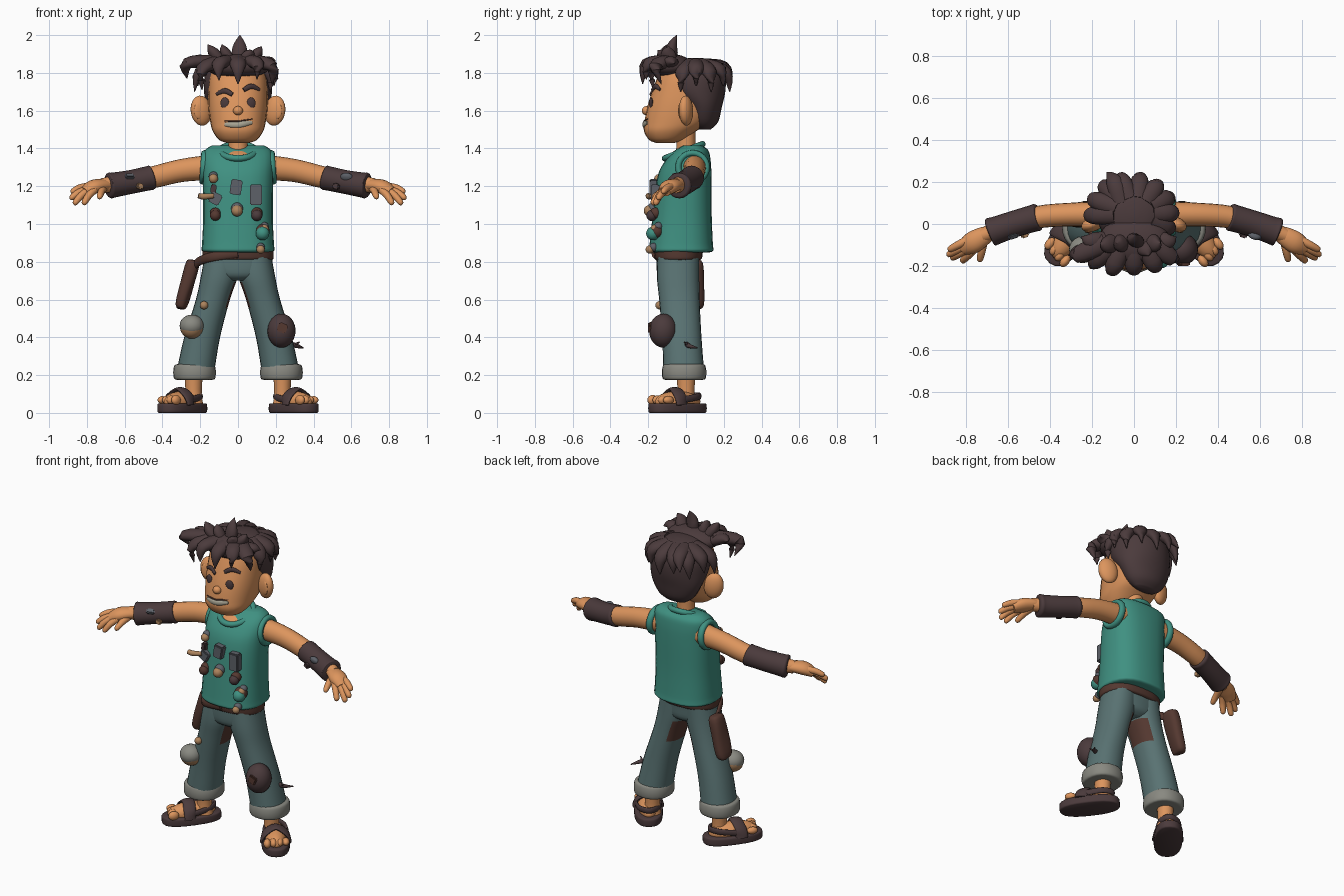
import bpy, bmesh, math
from mathutils import Vector, Euler
from mathutils.bvhtree import BVHTree

if "Cube" in bpy.data.objects:
    bpy.data.objects.remove(bpy.data.objects["Cube"])


def material(name, *rgb):
    m = bpy.data.materials.new(name)
    m.use_nodes = True
    m.diffuse_color = (*rgb, 1)
    m.node_tree.nodes["Principled BSDF"].inputs["Base Color"].default_value = (*rgb, 1)
    return m


SKIN = material("skin", .72, .3, .11)
TEAL = material("teal cloth", .05, .28, .22)
DENIM = material("denim", .1, .17, .17)
CUFF = material("faded denim", .25, .25, .22)
DARK = material("dark hair and leather", .07, .043, .045)
BROWN = material("brown leather", .09, .04, .03)
METAL = material("metal", .11, .12, .14)
TAN = material("tan wood", .42, .23, .11)
TEETH = material("teeth", .4, .38, .3)


def finish(bm, name, mat, angle=50):
    bmesh.ops.recalc_face_normals(bm, faces=bm.faces)
    me = bpy.data.meshes.new(name)
    bm.to_mesh(me)
    bm.free()
    me.materials.append(mat)
    me.shade_smooth()
    me.set_sharp_from_angle(angle=math.radians(angle))
    ob = bpy.data.objects.new(name, me)
    bpy.context.collection.objects.link(ob)
    return ob


def refine(rows, k=4):
    """Catmull-Rom interpolation of section rows."""
    out, n = [], len(rows)
    for i in range(n - 1):
        a, b, c, d = (Vector(rows[min(max(j, 0), n - 1)]) for j in range(i - 1, i + 3))
        for q in range(k):
            t = q / k
            out.append(b + ((c - a) * t + (2 * a - 5 * b + 4 * c - d) * t * t
                            + (3 * b - a - 3 * c + d) * t ** 3) / 2)
    return out + [Vector(rows[-1])]


def sweep(name, rows, mat, flat=False, e=2.0, n=24):
    """Skin rows of (x, y, z, half width, half depth); flat keeps sections level."""
    rows = refine(rows)
    bm = bmesh.new()
    rings = []
    for i, r in enumerate(rows):
        p = Vector(r[:3])
        u, v = Vector((1, 0, 0)), Vector((0, 1, 0))
        if not flat:
            t = (Vector(rows[min(i + 1, len(rows) - 1)][:3]) - Vector(rows[max(i - 1, 0)][:3])).normalized()
            u = t.cross(Vector((0, 0, 1)))
            u = u.normalized() if u.length > .05 else Vector((1, 0, 0))
            v = u.cross(t).normalized()
        ring = []
        for j in range(n):
            c, s = math.cos(math.tau * j / n), math.sin(math.tau * j / n)
            cx, sy = (math.copysign(abs(w) ** (2 / e), w) for w in (c, s))
            ring.append(bm.verts.new(p + u * cx * max(r[3], .002) + v * sy * max(r[4], .002)))
        rings.append(ring)
    for a, b in zip(rings, rings[1:]):
        for j in range(n):
            bm.faces.new((a[j], a[(j + 1) % n], b[(j + 1) % n], b[j]))
    bm.faces.new(rings[0])
    bm.faces.new(rings[-1])
    return finish(bm, name, mat)


def column(name, rows, mat, e=2.0, x=0):
    """Level sections given as (z, y, half width, half depth)."""
    return sweep(name, [(x, y, z, a, b) for z, y, a, b in rows], mat, True, e)


def tube(name, pts, radii, mat, squash=1.0, n=14):
    return sweep(name, [(*p, r, r * squash) for p, r in zip(pts, radii)], mat, n=n)


def ball(name, loc, size, mat, rot=(0, 0, 0)):
    bm = bmesh.new()
    bmesh.ops.create_uvsphere(bm, u_segments=20, v_segments=12, radius=1)
    size = Vector((size,) * 3) if isinstance(size, float) else Vector(size)
    for v in bm.verts:
        v.co = Euler(rot).to_matrix() @ (v.co * size) + Vector(loc)
    return finish(bm, name, mat)


def box(name, loc, size, mat, rot=(0, 0, 0)):
    bm = bmesh.new()
    bmesh.ops.create_cube(bm, size=1)
    for v in bm.verts:
        v.co = Euler(rot).to_matrix() @ (v.co * Vector(size)) + Vector(loc)
    bmesh.ops.bevel(bm, geom=bm.edges, offset=.006, segments=2, affect='EDGES')
    return finish(bm, name, mat, 30)


def rim(name, loc, scale, rot, thick, mat):
    bpy.ops.mesh.primitive_torus_add(location=loc, rotation=rot, major_radius=1, minor_radius=thick)
    ob = bpy.context.object
    ob.name = name
    ob.scale = scale
    ob.data.materials.append(mat)
    bpy.ops.object.shade_smooth()


def front_of(ob):
    bm = bmesh.new()
    bm.from_mesh(ob.data)
    tree = BVHTree.FromBMesh(bm)
    bm.free()
    return lambda x, z: tree.ray_cast(Vector((x, -2, z)), Vector((0, 1, 0)))[0].y


# Shirt with collar and chest opening
shirt = column("shirt", [(.85, -.025, .17, .15), (.86, -.025, .192, .17), (.9, -.025, .19, .167),
                         (1.05, -.02, .184, .156), (1.25, -.008, .187, .143), (1.34, .012, .188, .118),
                         (1.39, .03, .175, .088), (1.415, .035, .14, .05)], TEAL, 2.5)
rim("collar", (0, -.012, 1.385), (.095, .105, .1), (.36, 0, 0), .17, TEAL)
ball("chest", (0, -.015, 1.375), (.095, .105, .03), SKIN, (.36, 0, 0))
column("neck", [(1.34, .005, .07, .07), (1.39, 0, .053, .052), (1.52, 0, .052, .05)], SKIN)

# Head, ears and face
head = column("head", [(1.43, -.11, .06, .05), (1.445, -.105, .1, .09), (1.49, -.085, .133, .137),
                       (1.54, -.05, .147, .17), (1.62, -.02, .157, .185), (1.7, -.01, .157, .17),
                       (1.78, 0, .15, .15), (1.84, 0, .12, .12), (1.87, 0, .06, .06)], SKIN, 2.3)
face = front_of(head)
ball("nose", (0, face(0, 1.6), 1.6), (.026, .024, .024), SKIN)
for s, side in ((1, "left"), (-1, "right")):
    ball(side + "_ear", (s * .195, .0, 1.6), (.058, .035, .08), SKIN, (0, s * .15, s * -.35))
    ball(side + "_inner_ear", (s * .205, -.028, 1.6), (.03, .01, .045), SKIN, (0, 0, s * -.35))
    x = s * .07
    ball(side + "_eye", (x, face(x, 1.64), 1.64), (.024, .009, .03), DARK, (0, 0, s * .25))
    lift = 1.705 + s * .012
    pts = [(s * w, face(s * w, lift + h) - .004, lift + h) for w, h in ((.03, -.008), (.07, .012), (.115, -.006))]
    tube(side + "_eyebrow", pts, (.007, .009, .005), DARK, 1.6)
for name, z0, r, mat in (("teeth", 1.525, .008, TEETH), ("lip_line", 1.543, .005, BROWN)):
    pts = [(x, face(x, z0) - .001, z0 + abs(x) * .1 + x * .07) for x in (-.07, -.035, 0, .035, .075)]
    tube(name, pts, (r * .6, r, r, r, r * .6), mat, 1.9 if mat is TEETH else .8)

# Hair: cap, front mass, sideburns and spikes
column("hair_cap", [(1.5, .1, .07, .03), (1.54, .095, .12, .075), (1.62, .09, .163, .1),
                    (1.7, .06, .18, .148), (1.78, .05, .176, .158), (1.84, .045, .14, .13),
                    (1.87, .05, .08, .08), (1.88, .05, .02, .02)], DARK)
ball("hair_front", (0, -.08, 1.835), (.17, .115, .065), DARK)


def spike(base, tip, r, bulge):
    mid = (Vector(base) + Vector(tip)) / 2 + Vector(bulge)
    tube("hair_spike", (base, mid, tip), (r, r * .8, .002), DARK, .75)


for x, y, z in ((.01, -.05, 2.0), (-.085, -.09, 1.95), (-.16, -.1, 1.95), (.125, -.09, 1.94),
                (.07, -.15, 1.92), (.2, -.06, 1.85), (-.25, -.06, 1.87)):
    spike((x * .45, -.08, 1.83), (x, y, z), .048, (x * .1, -.01, .02))
for x, y, z in ((-.27, -.1, 1.77), (-.19, -.17, 1.71), (-.1, -.235, 1.76), (0, -.23, 1.74),
                (.1, -.21, 1.765), (.18, -.13, 1.74)):
    spike((x * .5, -.09, 1.86), (x, y, z), .05, (x * .25, -.05, .035))
for i in range(9):
    a = math.radians(-25 + 26 * i)
    c, d = math.cos(a), math.sin(a)
    spike((.09 * c, .05 + .07 * d, 1.84), (-.02 + .21 * c, .05 + .185 * d, 1.7 + .03 * (i % 2)),
          .05, (.045 * c, .04 * d, .03))
spike((-.06, .1, 1.84), (-.13, .245, 1.76), .05, (0, .03, .03))

# Belt, pelvis and hip pouch
column("pelvis", [(.87, -.04, .165, .115), (.8, -.045, .182, .112), (.73, -.045, .15, .105),
                  (.7, -.045, .08, .07)], DENIM, 2.4)
column("belt", [(.81, -.04, .18, .115), (.82, -.04, .188, .125), (.86, -.04, .188, .13)], BROWN, 2.4)
tube("hip_strap", ((0, -.17, .845), (-.14, -.14, .825), (-.21, -.03, .8), (-.23, .04, .77)), (.012,) * 4, BROWN, 2)
sweep("hip_pouch", [(-.235, .04, .81, .02, .015), (-.24, .04, .79, .05, .036), (-.27, .04, .68, .056, .036),
                    (-.3, .045, .57, .05, .03), (-.305, .045, .55, .02, .012)], BROWN, e=2.6)

for s, side in ((1, "left"), (-1, "right")):
    # Leg, turn-up and ankle
    leg = sweep(side + "_leg", [(s * x, y, z, a, b) for x, y, z, a, b in (
        (.085, -.04, .84, .09, .11), (.1, -.042, .72, .097, .112), (.133, -.035, .6, .09, .107),
        (.19, -.022, .4, .095, .104), (.225, -.012, .22, .1, .108))], DENIM, True, 2.2)
    leg.data.materials.append(BROWN)
    for f in leg.data.polygons:
        if f.normal.x * s < -.6 and .53 < f.center.z < .7 and f.center.y > -.09:
            f.material_index = 1
    column(side + "_turn_up", [(.175, -.01, .085, .09), (.18, -.01, .107, .112), (.215, -.01, .113, .118),
                               (.25, -.01, .107, .112), (.258, -.01, .09, .1)], CUFF, 2.2, s * .23)
    column(side + "_ankle", [(.05, 0, .05, .05), (.1, 0, .043, .044), (.2, 0, .048, .05)], SKIN, x=s * .235)

    # Sandal and foot, modelled pointing forward then turned outward
    parts = [column(side + "_sole", [(0, 0, .074, .168), (.008, 0, .082, .176), (.042, 0, .082, .176),
                                     (.05, 0, .076, .168)], DARK, 2.5),
             ball(side + "_foot", (0, .0, .06), (.062, .145, .055), SKIN),
             tube(side + "_strap", [(-.078, -.03, .04), (-.062, -.03, .09), (0, -.02, .125), (.062, -.03, .09),
                                    (.078, -.03, .04)], (.036,) * 5, DARK, .35),
             tube(side + "_heel_strap", [(-.07, -.01, .07), (-.055, .09, .085), (0, .14, .09), (.055, .09, .085),
                                         (.07, -.01, .07)], (.009,) * 5, DARK, 2)]
    for i in range(4):
        parts.append(ball(side + "_toe", (s * (.036 * i - .052), -.125 + .008 * i, .068),
                          (.021, .032, .027 - .002 * i), SKIN))
    for p in parts:
        p.location = (s * .295, -.045, 0)
        p.rotation_euler.z = s * .64

    # Arm, armhole, bracer and hand
    def mir(*pts):
        return [(s * x, y, z) for x, y, z in pts]
    rim(side + "_armhole", (s * .18, .035, 1.3), (.075, .075, .09), (0, s * 1.5, 0), .22, TEAL)
    tube(side + "_arm", mir((.14, .045, 1.3), (.3, .045, 1.283), (.46, .032, 1.245), (.6, -.01, 1.22), (.72, -.055, 1.203)),
         (.062, .056, .053, .045, .036), SKIN, 1.08, 20)
    tube(side + "_bracer", mir((.452, .034, 1.247), (.46, .032, 1.245), (.485, .025, 1.24), (.57, 0, 1.222),
                               (.655, -.03, 1.207), (.68, -.038, 1.203), (.688, -.041, 1.202)),
         (.055, .065, .064, .063, .066, .068, .055), DARK, 1, 20)
    plate = ball if s > 0 else box
    plate(side + "_bracer_plate", (s * .575, -.05, 1.245), (.035, .02, .03) if s > 0 else (.05, .03, .04), METAL, (.7, 0, -s * .3))
    box(side + "_bracer_buckle", (s * .52, -.05, 1.2), (.035, .03, .03), TAN if s < 0 else DARK, (0, .3, -s * .3))
    tube(side + "_palm", mir((.68, -.04, 1.205), (.72, -.06, 1.205), (.77, -.09, 1.195), (.815, -.115, 1.17)),
         (.034, .046, .052, .036), SKIN, .72, 18)
    fingers = ((.78, -.07, 1.2, .885, -.125, 1.17), (.79, -.095, 1.185, .89, -.15, 1.135),
               (.79, -.115, 1.18, .87, -.165, 1.105), (.76, -.12, 1.18, .82, -.18, 1.105),
               (.71, -.06, 1.19, .735, -.18, 1.14))
    for x, y, z, X, Y, Z in fingers:
        tip = (X, Y, Z)
        near = Vector((x, y, z)).lerp(tip, .9)
        tube(side + "_finger", mir((x, y, z), ((x + X) / 2, (y + Y) / 2, (z + Z) / 2 + .008), near, tip),
             (.02, .019, .015, .004), SKIN)

# Trinkets pinned to the shirt front
chest = front_of(shirt)
for x, z, r, mat in ((-.13, 1.24, .024, TAN), (-.12, 1.045, .028, BROWN), (-.005, 1.07, .03, TAN),
                     (.1, 1.045, .029, DARK), (.13, .95, .036, TEAL), (.14, .975, .022, TAN), (.12, .865, .022, TAN)):
    ball("bead", (x, chest(x, z) - .02, z), r, mat)
    ball("bead_mount", (x, chest(x, z), z + .012), r * 1.05, METAL if mat is TAN else BROWN)
for x, z, w, h, tilt, mat in ((-.01, 1.195, .06, .08, .15, METAL), (.095, 1.155, .065, .11, 0, METAL),
                              (-.12, 1.135, .06, .06, .5, METAL), (-.13, 1.185, .03, .05, .1, DARK)):
    box("badge", (x, chest(x, z) - .012, z), (w, .045, h), mat, (0, tilt, 0))
tube("peg", ((-.21, -.2, 1.15), (-.18, -.195, 1.145), (-.13, -.18, 1.15)), (.014, .016, .013), TAN)

# Knee pad, knee ball and small leg trinkets
ball("left_knee_pad", (.23, -.12, .435), (.075, .075, .09), DARK)
box("knee_pad_patch", (.235, -.19, .45), (.05, .02, .05), BROWN, (0, .4, 0))
ball("right_knee_ball", (-.245, -.12, .455), .062, TAN)
ball("knee_ball_cap", (-.245, -.122, .462), (.064, .064, .058), CUFF)
ball("thigh_bead", (-.18, -.14, .57), .022, TAN)
tube("leg_twig", ((.27, 0, .37), (.31, .015, .355), (.345, .06, .345)), (.012, .012, .003), DARK)
tube("twig_branch", ((.3, .01, .36), (.325, -.01, .375)), (.009, .003), DARK)
